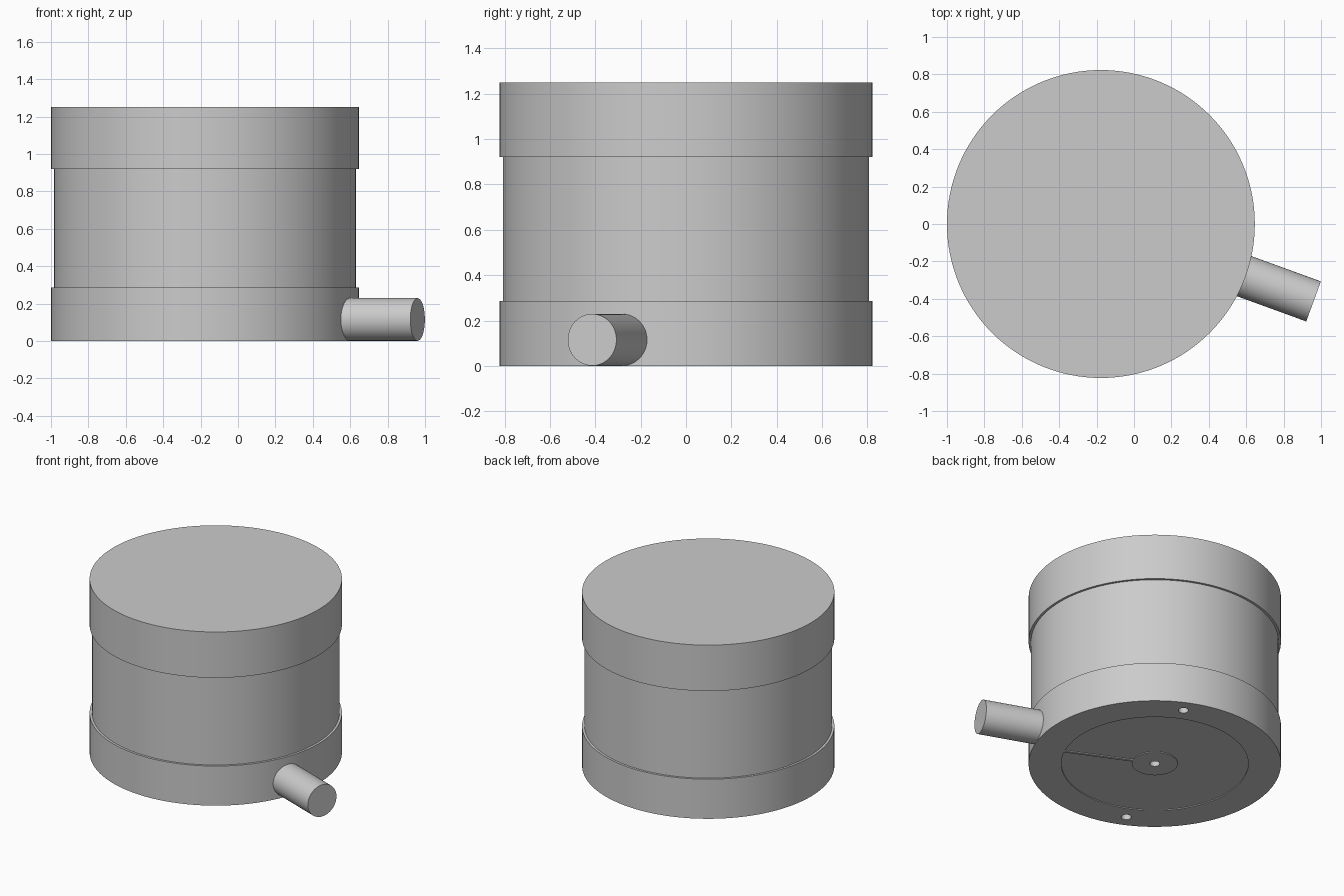
import bpy
from math import radians, cos, sin
from mathutils import Matrix, Vector

if "Cube" in bpy.data.objects:
    bpy.data.objects.remove(bpy.data.objects["Cube"])

CENTRE = Vector((-0.177, 0, 0))
OUTER, SLEEVE = 0.823, 0.807

grey = bpy.data.materials.new("plain_grey")
grey.use_nodes = True
grey.diffuse_color = (0.6, 0.6, 0.6, 1)
grey.node_tree.nodes["Principled BSDF"].inputs["Base Color"].default_value = grey.diffuse_color


def smooth(obj):
    bpy.ops.object.select_all(action="DESELECT")
    obj.select_set(True)
    bpy.context.view_layer.objects.active = obj
    bpy.ops.object.shade_smooth_by_angle(angle=radians(30))


def cylinder(name, radius, z0, z1, at=(0, 0), sides=128):
    bpy.ops.mesh.primitive_cylinder_add(vertices=sides, radius=radius, depth=z1 - z0,
                                        location=CENTRE + Vector((*at, (z0 + z1) / 2)))
    obj = bpy.context.object
    obj.name = name
    obj.data.materials.append(grey)
    return obj


def boolean(obj, tool, operation="DIFFERENCE"):
    mod = obj.modifiers.new(tool.name, "BOOLEAN")
    mod.object, mod.operation, mod.solver = tool, operation, "EXACT"
    bpy.context.view_layer.objects.active = obj
    bpy.ops.object.modifier_apply(modifier=mod.name)
    bpy.data.objects.remove(tool)


# Stacked drum: base, slimmer sleeve, lid
base = cylinder("base", OUTER, 0, 0.285)
sleeve = cylinder("sleeve", SLEEVE, 0.285, 0.92)
lid = cylinder("lid", OUTER, 0.92, 1.25)

# Shallow ring recess under the base, bridged by a thin rib
recess = cylinder("recess_cutter", 0.61, -0.05, 0.006)
boolean(recess, cylinder("hub_cutter", 0.15, -0.1, 0.1))
rib_angle = radians(-25)
bpy.ops.mesh.primitive_cube_add(size=1, rotation=(0, 0, rib_angle),
    location=CENTRE + Vector((cos(rib_angle), sin(rib_angle), 0)) * 0.38)
rib = bpy.context.object
rib.name = "rib_cutter"
rib.scale = (0.6, 0.02, 0.3)
boolean(recess, rib)
boolean(base, recess)

# Small holes: one central, two near the rim
for r in (-0.72, 0, 0.72):
    a = radians(65)
    boolean(base, cylinder("hole_cutter", 0.033, -0.05, 0.1, (r * cos(a), r * sin(a)), 32))

# Side spout, pointing radially outwards
spout = cylinder("spout", 0.114, 0, 0.5, sides=64)
angle = radians(-20)
direction = Vector((cos(angle), sin(angle), 0))
spout.matrix_world = (Matrix.Translation(CENTRE + direction * 0.96 + Vector((0, 0, 0.115)))
                      @ Matrix.Rotation(angle, 4, "Z") @ Matrix.Rotation(radians(90), 4, "Y"))

for part in (base, sleeve, lid, spout):
    smooth(part)
